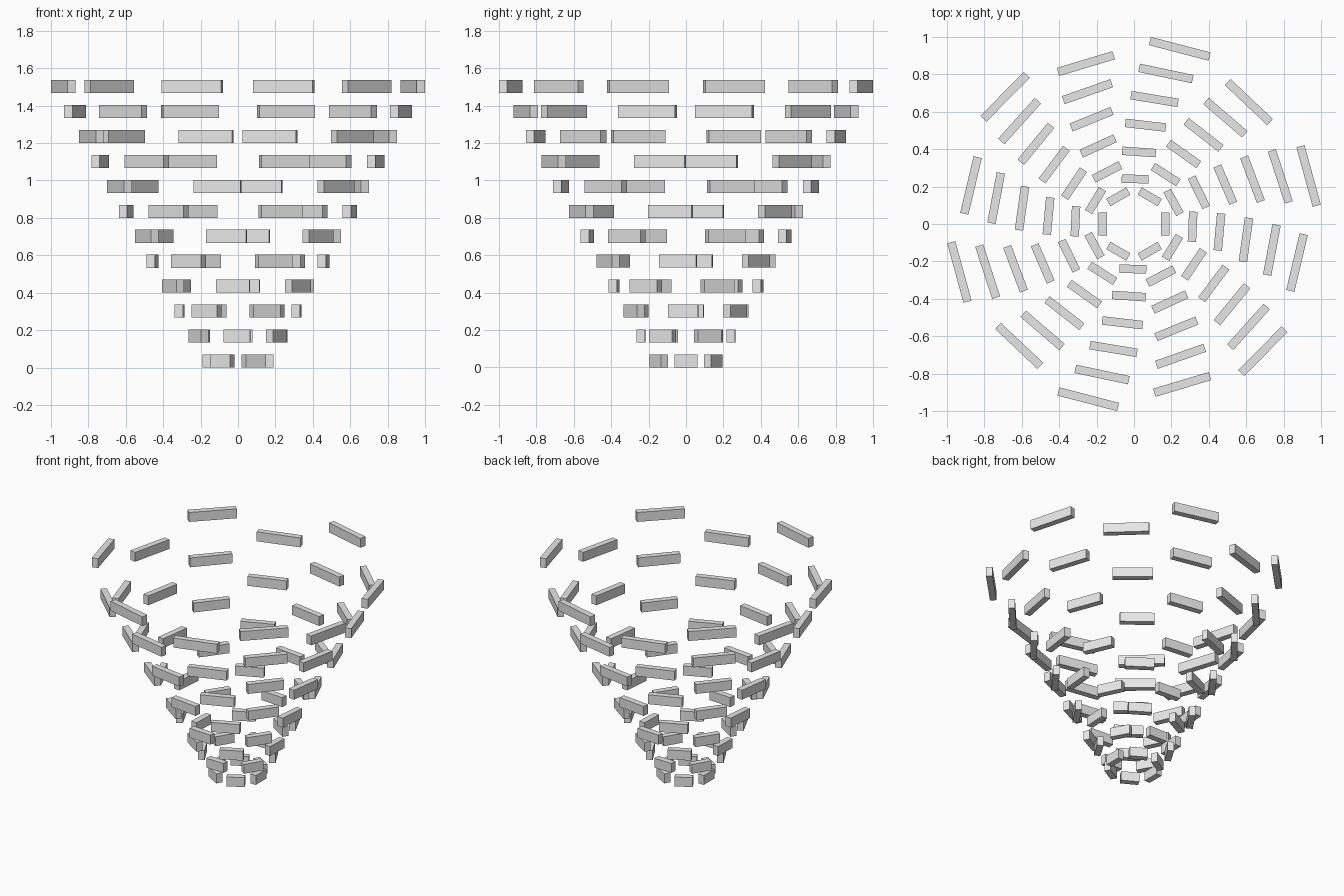
import bpy
import math

default_cube = bpy.data.objects.get("Cube")
if default_cube:
    bpy.data.objects.remove(default_cube, do_unlink=True)

# Single pale grey material
grey = bpy.data.materials.new("pale_grey")
grey.use_nodes = True
colour = (0.8, 0.8, 0.8, 1)
grey.diffuse_color = colour
grey.node_tree.nodes["Principled BSDF"].inputs["Base Color"].default_value = colour

LAYERS, BLOCKS = 12, 6
THICKNESS, HEIGHT = 0.045, 0.07
LAYER_STEP = 0.1333
TWIST = math.radians(-1.33)


def add_block(name, radius, angle, z, length):
    """Place one block tangent to its ring."""
    bpy.ops.mesh.primitive_cube_add(
        size=1,
        location=(radius * math.cos(angle), radius * math.sin(angle), z),
        rotation=(0, 0, angle))
    block = bpy.context.object
    block.name = name
    block.scale = (THICKNESS, length, HEIGHT)
    block.data.materials.append(grey)


# Widening rings of blocks, staggered by half a step and slowly twisting
for layer in range(LAYERS):
    radius = 0.168 + 0.0727 * layer
    length = 0.124 + 0.0187 * layer
    z = HEIGHT / 2 + LAYER_STEP * layer
    start = (layer % 2) * math.pi / BLOCKS + TWIST * layer
    for i in range(BLOCKS):
        angle = start + i * math.tau / BLOCKS
        add_block(f"ring_{layer + 1}_block_{i + 1}", radius, angle, z, length)
